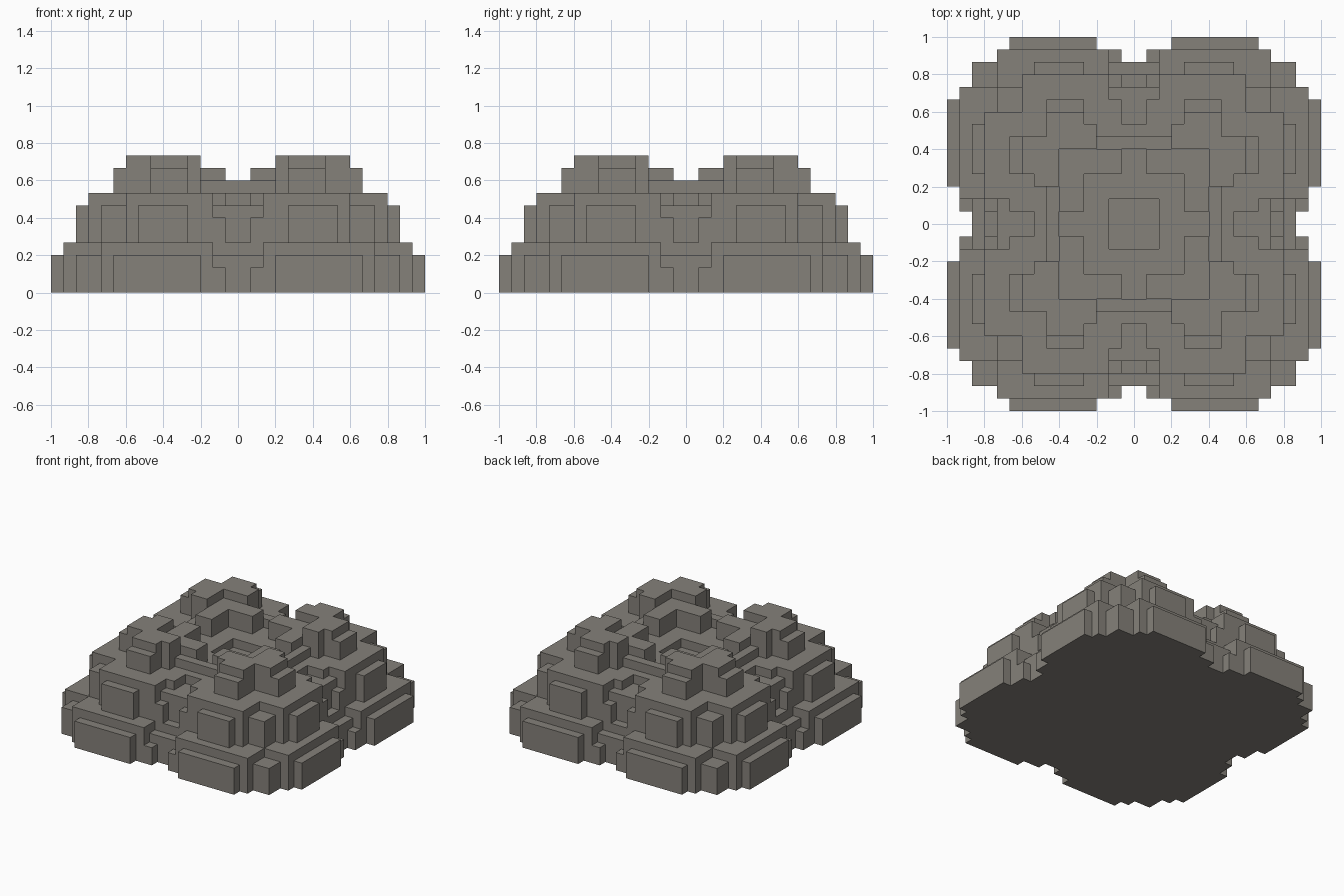
import bpy
import bmesh

cube = bpy.data.objects.get("Cube")
if cube:
    bpy.data.objects.remove(cube, do_unlink=True)

U = 1 / 15          # one block
N = 15              # half width in blocks

# Footprints per tier: (x0, x1, y0, y1, top), in blocks.
# Each is mirrored in x, y and the diagonal; later ones replace earlier ones.
LOWER = [
    (3, 10, 0, 15, 3),      # thin side panels
    (11, 13, 11, 13, 3),    # corner posts
    (0, 11, 0, 14, 4),      # main cross
    (0, 2, 12, 13, 3),      # slot
    (0, 1, 13, 14, 0),
    (1, 2, 13, 14, 2),      # slot posts
]
MIDDLE = [
    (4, 8, 0, 13, 7),       # thin side panels
    (9, 11, 9, 11, 7),      # corner posts
    (0, 9, 0, 12, 8),       # main cross
    (0, 2, 10, 11, 7),      # slot
    (0, 1, 8, 10, 7),
    (0, 1, 11, 12, 4),
    (1, 2, 11, 12, 6),      # slot posts
]
UPPER = [
    (4, 7, 9, 10, 10),      # tower panels
    (4, 7, 4, 9, 11),       # corner towers
    (3, 4, 6, 8, 11),
    (0, 3, 6, 7, 9),        # low ridges between the towers
    (1, 6, 4, 6, 10),       # inner bracket walls
    (0, 2, 0, 2, 7),        # centre pit
]


def height(i, j):
    """Height in blocks of the cell whose low corner is (i, j)."""
    u, v = abs(i + 0.5), abs(j + 0.5)
    h = 0
    for x0, x1, y0, y1, top in LOWER + MIDDLE + UPPER:
        if (x0 < u < x1 and y0 < v < y1) or (x0 < v < x1 and y0 < u < y1):
            h = top
    return h


stone = bpy.data.materials.new("warm grey stone")
stone.use_nodes = True
colour = (0.235, 0.22, 0.195, 1)
stone.diffuse_color = colour
bsdf = next(n for n in stone.node_tree.nodes if n.type == 'BSDF_PRINCIPLED')
bsdf.inputs["Base Color"].default_value = colour
bsdf.inputs["Roughness"].default_value = 0.9


def build_tier(name, low, high):
    """Outer skin of the terrain between two heights."""
    bm = bmesh.new()

    def quad(*pts):
        bm.faces.new([bm.verts.new((x * U, y * U, z * U)) for x, y, z in pts])

    for i in range(-N, N):
        for j in range(-N, N):
            h = height(i, j)
            if h == 0:
                continue
            corners = [(i, j), (i + 1, j), (i + 1, j + 1), (i, j + 1)]
            if low < h <= high:
                quad(*[(x, y, h) for x, y in corners])
            if low == 0:
                quad(*[(x, y, 0) for x, y in reversed(corners)])
            # walls towards lower neighbours
            for k, (di, dj) in enumerate([(0, -1), (1, 0), (0, 1), (-1, 0)]):
                a, b = corners[k], corners[(k + 1) % 4]
                for z in range(max(low, height(i + di, j + dj)), min(h, high)):
                    quad((*a, z), (*b, z), (*b, z + 1), (*a, z + 1))

    bmesh.ops.remove_doubles(bm, verts=bm.verts, dist=U * 0.01)
    bmesh.ops.dissolve_limit(bm, angle_limit=0.01, verts=bm.verts, edges=bm.edges)
    mesh = bpy.data.meshes.new(name)
    bm.to_mesh(mesh)
    bm.free()
    mesh.materials.append(stone)
    bpy.context.collection.objects.link(bpy.data.objects.new(name, mesh))


build_tier("lower_tier", 0, 4)
build_tier("middle_tier", 4, 8)
build_tier("upper_towers", 8, 11)
